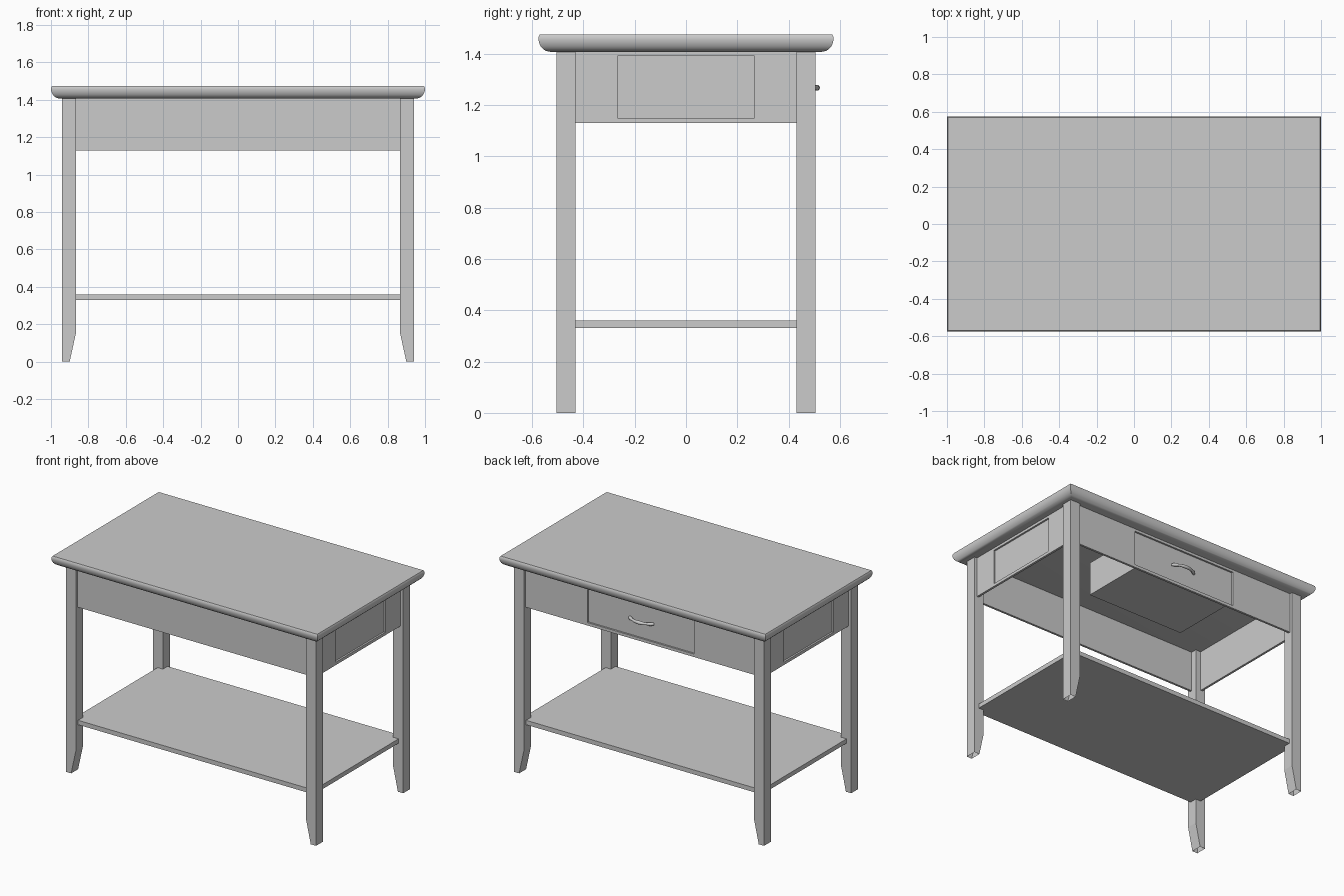
import bpy, bmesh
from math import pi
from mathutils import Matrix, Vector

if "Cube" in bpy.data.objects:
    bpy.data.objects.remove(bpy.data.objects["Cube"])


def finish(name, bm, smooth=None):
    bmesh.ops.recalc_face_normals(bm, faces=bm.faces)
    mesh = bpy.data.meshes.new(name)
    bm.to_mesh(mesh)
    bm.free()
    ob = bpy.data.objects.new(name, mesh)
    bpy.context.collection.objects.link(ob)
    if smooth:
        bpy.context.view_layer.objects.active = ob
        ob.select_set(True)
        bpy.ops.object.shade_smooth_by_angle(angle=smooth)
        ob.select_set(False)
    return ob


def loft(name, rings, matrix=Matrix(), smooth=None):
    """Concentric rectangles (half width, half height, depth) skinned and capped."""
    bm = bmesh.new()
    loops = [[bm.verts.new(matrix @ Vector((sx * w, sy * h, d)))
              for sx, sy in ((-1, -1), (1, -1), (1, 1), (-1, 1))] for w, h, d in rings]
    for a, b in zip(loops, loops[1:]):
        for i in range(4):
            j = (i + 1) % 4
            bm.faces.new((a[i], a[j], b[j], b[i]))
    bm.faces.new(loops[0])
    bm.faces.new(loops[-1])
    return finish(name, bm, smooth)


def box(name, x, y, z0, z1):
    return loft(name, [(x, y, z0), (x, y, z1)])


# Tabletop with a rounded-under edge: (inset, height)
edge = [(0.045, 1.407), (0.03, 1.41), (0.018, 1.418), (0.009, 1.428),
        (0.003, 1.441), (0, 1.455), (0.001, 1.466), (0.006, 1.475)]
loft("tabletop", [(1 - i, 0.575 - i, z) for i, z in edge], smooth=0.6)

# Legs: side profile tapered on the inner edge, open at the foot, mirrored
profile = [(0.90, 0), (0.94, 0), (0.94, 1.41), (0.865, 1.41), (0.865, 0.16)]
bm = bmesh.new()
near = [bm.verts.new((x, 0.43, z)) for x, z in profile]
far = [bm.verts.new((x, 0.505, z)) for x, z in profile]
bm.faces.new(near)
bm.faces.new(far)
for i in range(1, 5):
    j = (i + 1) % 5
    bm.faces.new((near[i], near[j], far[j], far[i]))
legs = finish("legs", bm)
mirror = legs.modifiers.new("mirror", "MIRROR")
mirror.use_axis = (True, True, False)

# Lower shelf, corners housed in the legs
box("shelf", 0.905, 0.48, 0.33, 0.36)


# Aprons: thin boards facing outward, optionally with a recessed panel
def apron(name, half, offset, angle, panel=None):
    m = Matrix.Rotation(angle, 4, "Z") @ Matrix.Translation((0, -offset, 1.27)) \
        @ Matrix.Rotation(pi / 2, 4, "X")
    rings = [(half, 0.14, -0.015), (half, 0.14, 0)]
    if panel:
        rings += [(panel, 0.12, 0), (panel, 0.12, -0.012)]
    return loft(name, rings, m)


apron("front_apron", 0.87, 0.485, 0)
apron("back_apron_with_drawer_front", 0.87, 0.485, pi, 0.40)
apron("right_apron", 0.435, 0.92, pi / 2, 0.267)
apron("left_apron", 0.435, 0.92, -pi / 2, 0.267)

# Drawer box behind the back apron
drawer = box("drawer_box", 0.37, 0.23, 1.15, 1.38)
drawer.location.y = 0.241

# Bowed drawer pull
path = [(-0.09, 0.474, 0.008), (-0.075, 0.488, 0.012), (-0.055, 0.498, 0.008),
        (-0.03, 0.507, 0.010), (0, 0.510, 0.012), (0.03, 0.507, 0.010),
        (0.055, 0.498, 0.008), (0.075, 0.488, 0.012), (0.09, 0.474, 0.008)]
curve = bpy.data.curves.new("drawer_pull", "CURVE")
curve.dimensions = "3D"
curve.bevel_depth = 1
curve.bevel_resolution = 3
curve.use_fill_caps = True
spline = curve.splines.new("POLY")
spline.points.add(len(path) - 1)
for point, (x, y, r) in zip(spline.points, path):
    point.co = (x, y, 1.267, 1)
    point.radius = r
pull = bpy.data.objects.new("drawer_pull", curve)
bpy.context.collection.objects.link(pull)
bpy.context.view_layer.objects.active = pull
pull.select_set(True)
bpy.ops.object.convert(target="MESH")
bpy.ops.object.shade_smooth_by_angle(angle=0.8)
